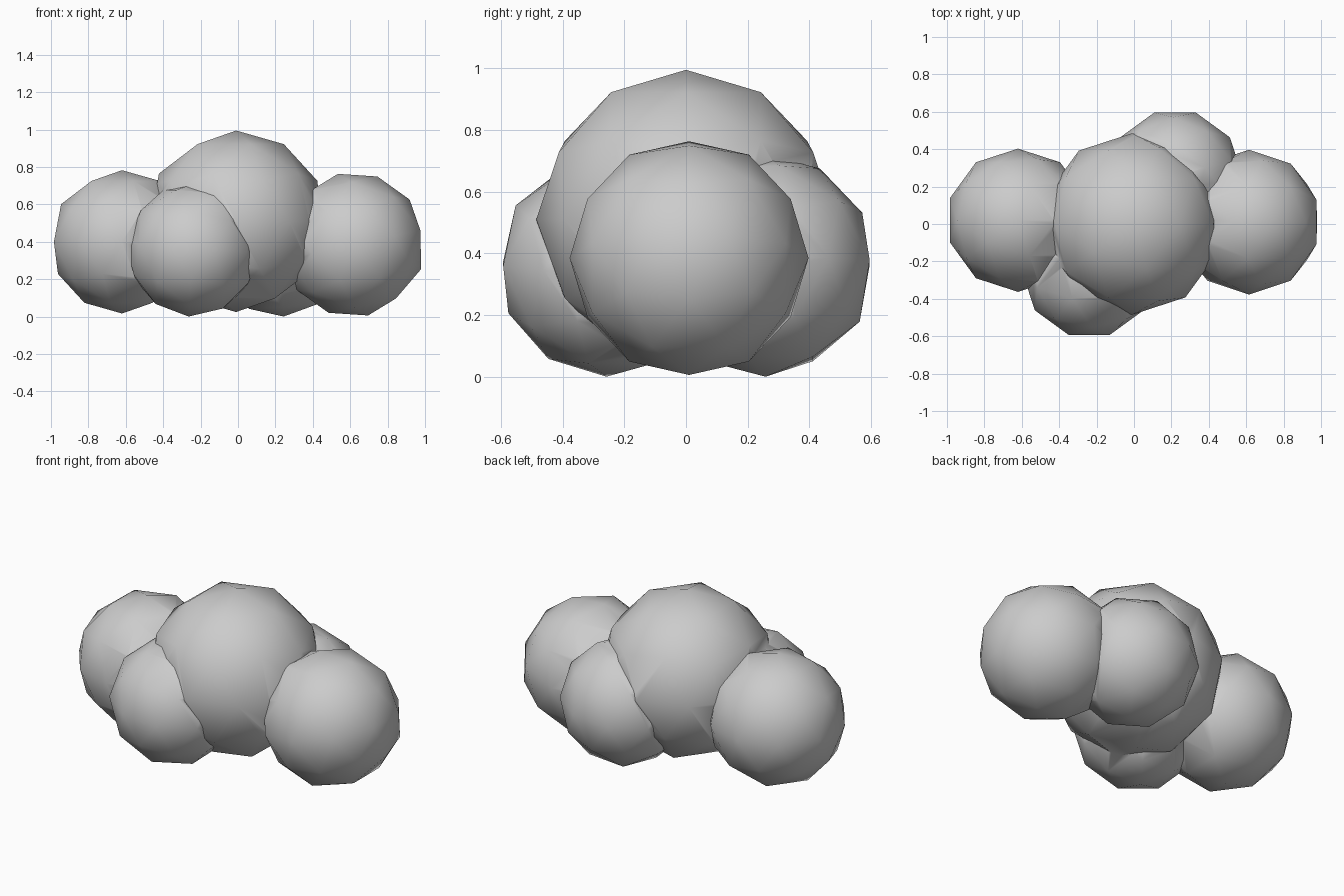
import bpy
import math

if "Cube" in bpy.data.objects:
    bpy.data.objects.remove(bpy.data.objects["Cube"])


def puff(name, centre, radius, tilt=0.0, turn=0.0):
    """One coarse ball of the cloud."""
    bpy.ops.mesh.primitive_ico_sphere_add(
        subdivisions=2, radius=radius, location=centre,
        rotation=(0, math.radians(tilt), math.radians(turn)))
    ob = bpy.context.object
    ob.name = name
    return ob


# Large middle puff that the others are fused into
cloud = puff("cloud", (-0.01, 0.0, 0.51), 0.485, 0, 0)

# Surrounding puffs: front left, back right, left end, right end
others = [
    puff("front_puff", (-0.24, -0.25, 0.36), 0.36, 4, 18),
    puff("back_puff", (0.22, 0.25, 0.363), 0.363, -4, 18),
    puff("left_puff", (-0.62, 0.02, 0.40), 0.383, 0, 0),
    puff("right_puff", (0.615, 0.01, 0.385), 0.387, -12, 0),
]

# Fuse everything into one skin
for ob in others:
    mod = cloud.modifiers.new("fuse", 'BOOLEAN')
    mod.operation = 'UNION'
    mod.solver = 'EXACT'
    mod.object = ob
    bpy.ops.object.select_all(action='DESELECT')
    cloud.select_set(True)
    bpy.context.view_layer.objects.active = cloud
    bpy.ops.object.modifier_apply(modifier=mod.name)
    bpy.data.objects.remove(ob, do_unlink=True)

# Soft shading inside each puff, creases where puffs meet
bpy.ops.object.shade_smooth_by_angle(angle=math.radians(40))
